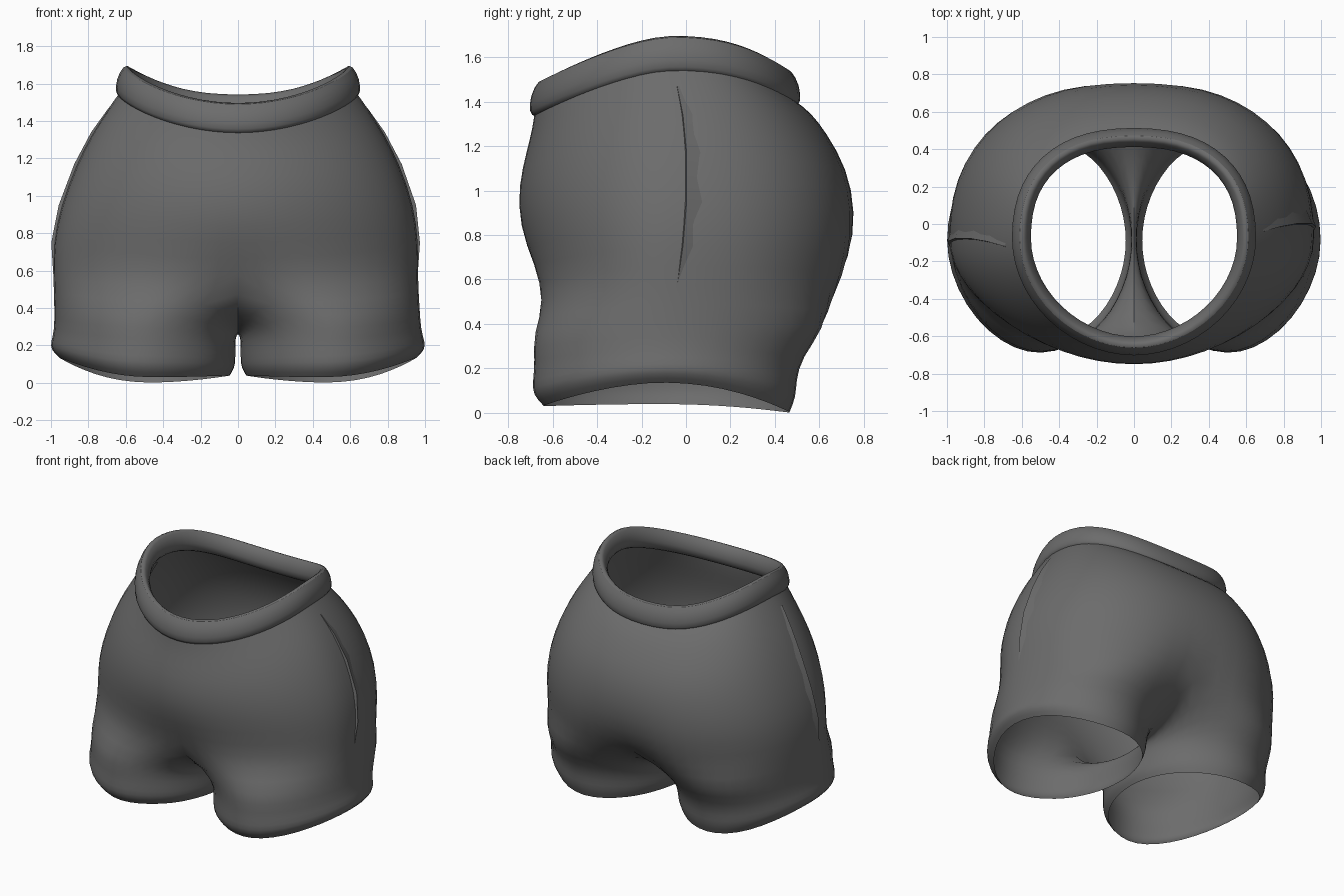
import bpy, bmesh, math
from mathutils import Vector

if "Cube" in bpy.data.objects:
    bpy.data.objects.remove(bpy.data.objects["Cube"])

M, K = 14, 8          # outer columns and inner-thigh columns of one half

cloth = bpy.data.materials.new("dark grey cloth")
cloth.diffuse_color = (0.15, 0.15, 0.15, 1)
cloth.use_nodes = True
cloth.node_tree.nodes["Principled BSDF"].inputs["Base Color"].default_value = cloth.diffuse_color


def spow(v, p):
    return math.copysign(abs(v) ** p, v)


def body_point(row, a):
    """Point on a torso row; a runs from -90 (front) to 90 degrees (back)."""
    zf, zs, zb, yf, yb, X, dip = row
    c, s = math.cos(a), math.sin(a)
    p = 0.85 if s > 0 else 1.04
    yc = -0.08
    x = X * spow(c, p) if abs(c) > 1e-6 else 0.0
    y = yc + (yb - yc if s > 0 else yc - yf) * spow(s, p)
    y -= dip * spow(s, 1) * math.exp(-(x / 0.2) ** 2)
    w = abs(s) ** (2.1 if s > 0 else 1.5)
    return Vector((x, y, zs + ((zb if s > 0 else zf) - zs) * w))


def leg_point(row, a):
    """Point on a leg ring; a = 0 is the outer side, 180 the inner thigh."""
    zo, zi, zf, zb, x0, x1, yf, yb = row
    c, s = math.cos(a), math.sin(a)
    p = 1.03 if c < 0 else (1.0 if s > 0 else 1.1)
    x = (x0 + x1) / 2 + (x1 - x0) / 2 * spow(c, p)
    y = -0.09 + (yb + 0.09 if s > 0 else -0.09 - yf) * spow(s, p)
    zx, zy = (zo if c > 0 else zi), (zb if s > 0 else zf)
    return Vector((x, y, zx * c * c + zy * s * s))


# front/side/back height, front y, back y, half width, cleft depth
body_rows = [
    (1.355, 1.56, 1.40, -0.685, 0.495, 0.635, 0),
    (1.28, 1.47, 1.35, -0.695, 0.565, 0.70, 0),
    (1.18, 1.34, 1.26, -0.72, 0.635, 0.785, 0),
    (1.02, 1.17, 1.10, -0.76, 0.73, 0.872, 0),
    (0.84, 0.95, 0.90, -0.755, 0.77, 0.955, 0),
    (0.66, 0.75, 0.70, -0.71, 0.765, 0.998, 0.03),
    (0.50, 0.57, 0.53, -0.70, 0.72, 0.995, 0.10),
]
# outer/inner/front/back height, inner x, outer x, front y, back y
leg_rows = [
    (0.40, 0.24, 0.36, 0.38, 0.010, 0.990, -0.70, 0.635),
    (0.28, 0.17, 0.23, 0.25, 0.010, 0.990, -0.69, 0.53),
    (0.22, 0.12, 0.14, 0.14, 0.010, 1.010, -0.70, 0.505),
    (0.18, 0.08, 0.08, 0.07, 0.015, 1.008, -0.70, 0.505),
    (0.14, 0.04, 0.030, 0.0, 0.040, 0.965, -0.65, 0.475),
]


def finish(bm, name, levels, angle=60):
    # the garment hangs slightly slimmer on the right hip
    for v in bm.verts:
        if v.co.x > 0:
            v.co.x *= 1 - 0.03 * math.exp(-((v.co.z - 0.65) / 0.25) ** 2)
    bmesh.ops.recalc_face_normals(bm, faces=bm.faces)
    me = bpy.data.meshes.new(name)
    bm.to_mesh(me)
    bm.free()
    me.materials.append(cloth)
    ob = bpy.data.objects.new(name, me)
    bpy.context.collection.objects.link(ob)
    bpy.ops.object.select_all(action='DESELECT')
    ob.select_set(True)
    bpy.context.view_layer.objects.active = ob
    bpy.ops.object.shade_smooth_by_angle(angle=math.radians(angle))
    if levels:
        ob.modifiers.new("smooth", 'SUBSURF').levels = levels
        ob.modifiers["smooth"].render_levels = levels
    return ob


def mirror_merge(bm):
    geom = bm.verts[:] + bm.edges[:] + bm.faces[:]
    dup = bmesh.ops.duplicate(bm, geom=geom)["geom"]
    for v in dup:
        if isinstance(v, bmesh.types.BMVert):
            v.co.x = -v.co.x
    bmesh.ops.reverse_faces(bm, faces=[f for f in dup if isinstance(f, bmesh.types.BMFace)])
    seam = [v for v in bm.verts if abs(v.co.x) < 1e-4]
    bmesh.ops.remove_doubles(bm, verts=seam, dist=1e-4)


# shorts: half torso, crotch gusset and one leg, mirrored
bm = bmesh.new()
angles = [math.radians(-90 + 180 * i / M) for i in range(M + 1)]
grid = [[bm.verts.new(body_point(r, a)) for a in angles] for r in body_rows]
for top, low in zip(grid, grid[1:]):
    for i in range(M):
        bm.faces.new((top[i], top[i + 1], low[i + 1], low[i]))

# crotch line dips between the legs, from back to front
back, front = grid[-1][-1].co, grid[-1][0].co
gusset = []
for k in range(1, K):
    t = k / K
    p = back.lerp(front, t)
    p.z -= 0.25 * math.sin(math.pi * t) ** 0.8
    gusset.append(bm.verts.new((0, p.y, p.z)))
ring = grid[-1] + gusset

split = math.radians(128)
leg_angles = [-split + 2 * split * i / M for i in range(M + 1)]
leg_angles += [split + (2 * math.pi - 2 * split) * k / K for k in range(1, K)]
for r in leg_rows:
    new = [bm.verts.new(leg_point(r, a)) for a in leg_angles]
    n = len(new)
    for i in range(n):
        j = (i + 1) % n
        bm.faces.new((ring[i], ring[j], new[j], new[i]))
    ring = new
mirror_merge(bm)
finish(bm, "shorts", 1)

# waistband: closed rounded section swept round the waist
section = [(0.0, -0.03), (0.026, -0.01), (0.022, 0.07), (-0.020, 0.145),
           (-0.050, 0.14), (-0.092, 0.05), (-0.06, -0.01)]
bm = bmesh.new()
rings = []
for a in angles:
    base = body_point(body_rows[0], a)
    out = Vector((math.cos(a) / 0.63, math.sin(a) / 0.59, 0)).normalized()
    ring = []
    for off, dz in section:
        p = base + out * off + Vector((0, 0, dz))
        if abs(base.x) < 1e-5:
            p.x = 0
        ring.append(bm.verts.new(p))
    rings.append(ring)
n = len(section)
for r0, r1 in zip(rings, rings[1:]):
    for i in range(n):
        j = (i + 1) % n
        bm.faces.new((r0[i], r1[i], r1[j], r0[j]))
mirror_merge(bm)
finish(bm, "waistband", 1)

# side seams: slim tapered folds lying down each hip
for side, name, shift in ((1, "right_side_seam", 0), (-1, "left_side_seam", -0.08)):
    bm = bmesh.new()
    prev = None
    rows = body_rows[1:]
    for i, r in enumerate(rows):
        t = i / (len(rows) - 1)
        lift = 0.012 * math.sin(math.pi * t) ** 0.7 - 0.008
        x, z = r[5], r[1]
        y = -0.04 + 0.045 * math.sin(math.pi * t) + shift
        cur = [bm.verts.new((side * (x + dx), y + dy, z)) for dx, dy in
               ((-0.05, 0.13), (lift, 0.0), (-0.04, -0.012))]
        if prev:
            for k in (0, 1):
                bm.faces.new((prev[k], prev[k + 1], cur[k + 1], cur[k]))
        prev = cur
    finish(bm, name, 0, 35)
